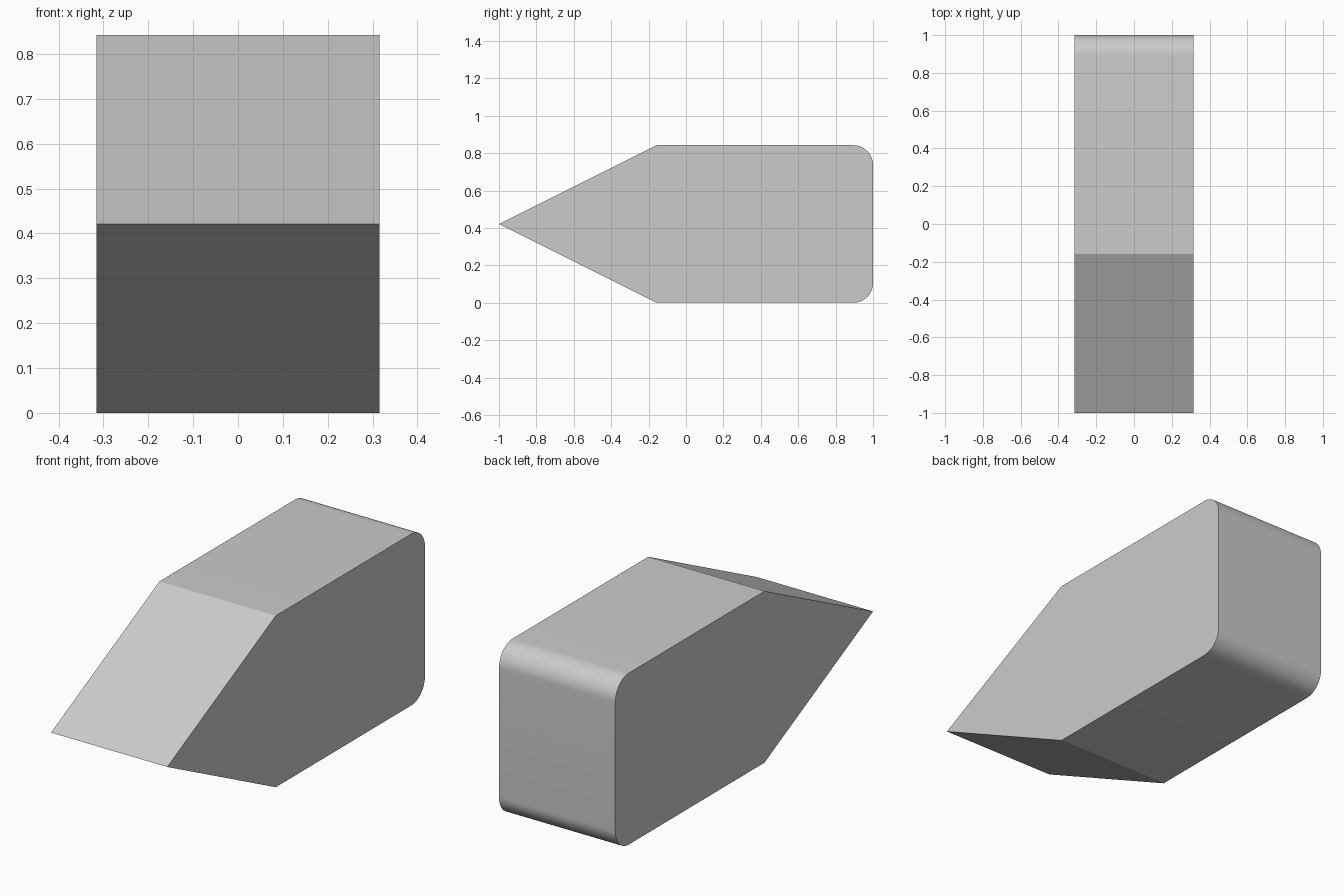
import bpy, bmesh
from math import sin, cos, pi

if "Cube" in bpy.data.objects:
    bpy.data.objects.remove(bpy.data.objects["Cube"])

U = 2 / 19                       # module: 19 long, 8 high, 6 wide
HALF_W, H, R = 3 * U, 8 * U, U
SEGS = 16


def corner(cy, cz, start):
    """Quarter-circle fillet points, counter-clockwise."""
    return [(cy + R * cos(start + pi / 2 * i / SEGS),
             cz + R * sin(start + pi / 2 * i / SEGS)) for i in range(SEGS + 1)]


# Side profile (y, z): pointed front, rounded back corners
shoulder = -1 + 8 * U
profile = [(-1, H / 2), (shoulder, 0)]
profile += corner(1 - R, R, -pi / 2)
profile += corner(1 - R, H - R, 0)
profile += [(shoulder, H)]

# Extrude the profile across the width
bm = bmesh.new()
face = bm.faces.new([bm.verts.new((-HALF_W, y, z)) for y, z in profile])
ext = bmesh.ops.extrude_face_region(bm, geom=[face], use_keep_orig=True)
moved = [g for g in ext["geom"] if isinstance(g, bmesh.types.BMVert)]
bmesh.ops.translate(bm, verts=moved, vec=(2 * HALF_W, 0, 0))
bmesh.ops.recalc_face_normals(bm, faces=bm.faces)

mesh = bpy.data.meshes.new("pointed_block")
bm.to_mesh(mesh)
bm.free()
block = bpy.data.objects.new("pointed_block", mesh)
bpy.context.collection.objects.link(block)

# Smooth fillets, crisp edges
bpy.context.view_layer.objects.active = block
block.select_set(True)
bpy.ops.object.shade_smooth_by_angle(angle=pi / 9)
